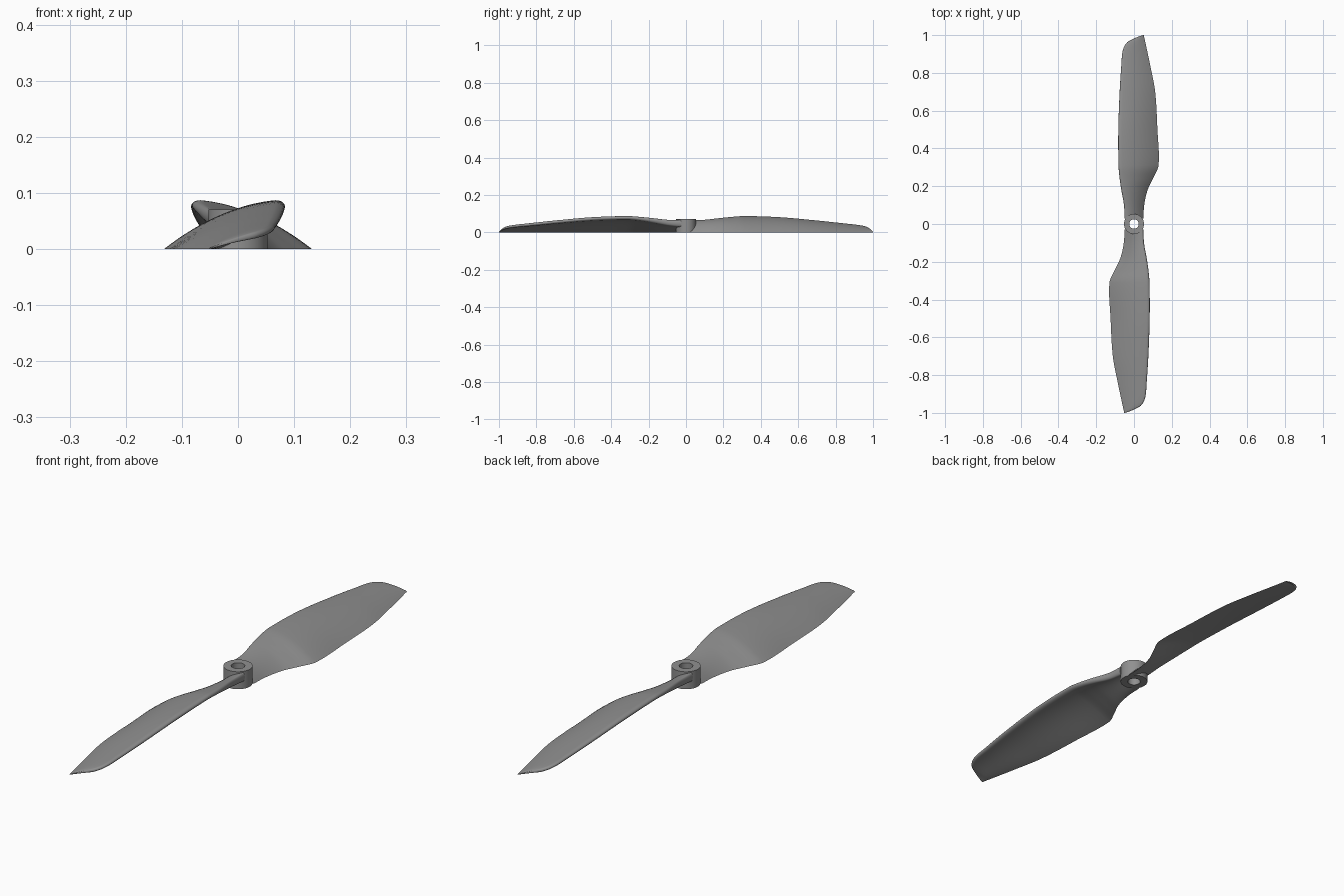
import bpy, bmesh, math
from mathutils import Vector

if "Cube" in bpy.data.objects:
    bpy.data.objects.remove(bpy.data.objects["Cube"])

# Blade stations: y, trailing x (on z=0), leading x, top z, thickness
STATIONS = [Vector(s) for s in (
    (0.028, 0.050, -0.050, 0.066, 0.036),
    (0.100, 0.054, -0.053, 0.068, 0.030),
    (0.180, 0.072, -0.067, 0.077, 0.025),
    (0.240, 0.100, -0.076, 0.083, 0.022),
    (0.310, 0.130, -0.082, 0.088, 0.021),
    (0.500, 0.124, -0.083, 0.082, 0.020),
    (0.700, 0.112, -0.076, 0.064, 0.018),
    (0.840, 0.086, -0.067, 0.049, 0.016),
    (0.920, 0.069, -0.059, 0.040, 0.014),
    (0.962, 0.060, -0.036, 0.031, 0.012),
    (0.985, 0.055, 0.006, 0.018, 0.007),
    (1.000, 0.052, 0.047, 0.003, 0.002))]
STEPS, CHORD = 6, 24

grey = bpy.data.materials.new("dark_grey")
grey.diffuse_color = (0.28, 0.28, 0.28, 1)
grey.use_nodes = True
grey.node_tree.nodes["Principled BSDF"].inputs["Base Color"].default_value = grey.diffuse_color


def spline(pts):
    out = []
    for i in range(len(pts) - 1):
        b, c = pts[i], pts[i + 1]
        a, d = pts[max(i - 1, 0)], pts[min(i + 2, len(pts) - 1)]
        mb = (c - a) / max(c[0] - a[0], 1e-6) * (c[0] - b[0])
        mc = (d - b) / max(d[0] - b[0], 1e-6) * (c[0] - b[0])
        for k in range(STEPS):
            t = k / STEPS
            out.append(b * (2*t**3 - 3*t*t + 1) + mb * (t**3 - 2*t*t + t)
                       + c * (3*t*t - 2*t**3) + mc * (t**3 - t*t))
    return out + [pts[-1]]


def section(s):
    """Cambered section: sharp trailing edge, rounded leading edge."""
    y, xt, xl, top, thick = s
    upper, lower = [], []
    for i in range(CHORD + 1):
        u = math.sin(math.pi / 2 * i / CHORD)
        x = xt + (xl - xt) * u
        z = top * (1.9 * u - 0.9 * u * u)
        t = min(thick * (1 - (1 - u) ** 4), z)
        f = math.sqrt(max(0, 1 - (max(0, u - 0.92) / 0.08) ** 2))
        mid = z - t / 2
        upper.append((x, y, mid + t / 2 * f))
        lower.append((x, y, max(0, mid - t / 2 * f)))
    return upper + lower[-2:0:-1]


def finish(bm, name):
    bmesh.ops.recalc_face_normals(bm, faces=bm.faces)
    me = bpy.data.meshes.new(name)
    bm.to_mesh(me)
    bm.free()
    me.materials.append(grey)
    ob = bpy.data.objects.new(name, me)
    bpy.context.collection.objects.link(ob)
    bpy.ops.object.select_all(action='DESELECT')
    ob.select_set(True)
    bpy.context.view_layer.objects.active = ob
    bpy.ops.object.shade_smooth_by_angle(angle=math.radians(40))
    return ob


def bridge(bm, rings, closed=False):
    pairs = list(zip(rings, rings[1:])) + ([(rings[-1], rings[0])] if closed else [])
    for a, b in pairs:
        for i in range(len(a)):
            j = (i + 1) % len(a)
            bm.faces.new((a[i], a[j], b[j], b[i]))


# Blades: lofted sections, second one turned half a revolution
bm = bmesh.new()
rings = [[bm.verts.new(p) for p in section(s)] for s in spline(STATIONS)]
bridge(bm, rings)
bm.faces.new(rings[0])
bm.faces.new(rings[-1])
blade = finish(bm, "blade_back")
other = blade.copy()
other.name = "blade_front"
other.rotation_euler.z = math.pi
bpy.context.collection.objects.link(other)

# Hub: ring with a straight bore
bm = bmesh.new()
N = 64
rings = [[bm.verts.new((r * math.cos(2 * math.pi * i / N), r * math.sin(2 * math.pi * i / N), z))
          for i in range(N)]
         for r, z in ((0.053, 0), (0.053, 0.07), (0.025, 0.07), (0.025, 0))]
bridge(bm, rings, closed=True)
finish(bm, "hub")
